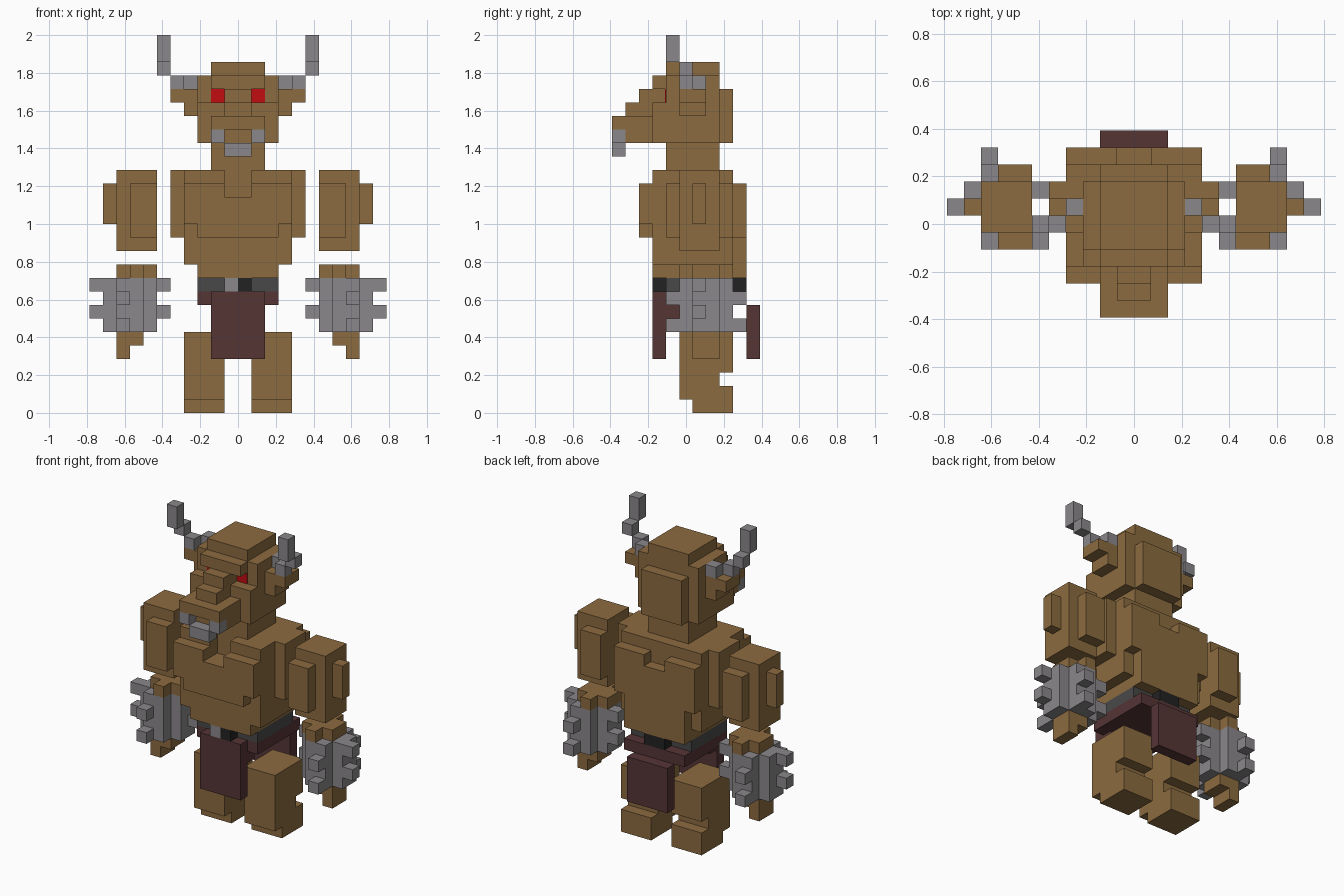
import bpy, bmesh
from mathutils import Vector

cube = bpy.data.objects.get("Cube")
if cube:
    bpy.data.objects.remove(cube, do_unlink=True)

U = 2 / 28          # edge of one block
Y0 = 5.5            # block row lying on y = 0


def material(name, rgb):
    m = bpy.data.materials.new(name)
    m.use_nodes = True
    m.diffuse_color = (*rgb, 1)
    bsdf = m.node_tree.nodes["Principled BSDF"]
    bsdf.inputs["Base Color"].default_value = (*rgb, 1)
    bsdf.inputs["Roughness"].default_value = 0.9
    return m


FUR = material("brown fur", (0.262, 0.147, 0.051))
STEEL = material("grey steel", (0.254, 0.242, 0.254))
CLOTH = material("dark red cloth", (0.092, 0.035, 0.036))
LEATHER = material("dark grey leather", (0.068, 0.066, 0.066))
BLACK = material("black leather", (0.016, 0.016, 0.016))
RED = material("red eye", (0.54, 0.004, 0.006))

DIRS = [Vector(d) for d in ((1, 0, 0), (-1, 0, 0), (0, 1, 0),
                            (0, -1, 0), (0, 0, 1), (0, 0, -1))]


def cells(boxes):
    """Block cells covered by boxes (x0, x1, y0, y1, z0, z1)."""
    return {(x, y, z) for x0, x1, y0, y1, z0, z1 in boxes
            for x in range(x0, x1) for y in range(y0, y1) for z in range(z0, z1)}


def part(name, mat, boxes, cut=(), mirror=False):
    """Outer skin of a set of blocks, with flat areas merged."""
    solid = cells(boxes) - cells(cut)
    if mirror:
        solid = {(-x - 1, y, z) for x, y, z in solid}
    bm = bmesh.new()
    for c in solid:
        mid = Vector(c) + Vector((0.5, 0.5, 0.5))
        for d in DIRS:
            if tuple(int(a + b) for a, b in zip(c, d)) in solid:
                continue
            s = Vector((d.y, d.z, d.x)) * 0.5
            t = d.cross(s)
            o = mid + d * 0.5
            corners = (o - s - t, o + s - t, o + s + t, o - s + t)
            bm.faces.new([bm.verts.new(((p.x) * U, (p.y - Y0) * U, p.z * U))
                          for p in corners])
    bmesh.ops.remove_doubles(bm, verts=bm.verts[:], dist=0.001)
    bmesh.ops.dissolve_limit(bm, angle_limit=0.01, verts=bm.verts[:], edges=bm.edges[:])
    bmesh.ops.triangulate(bm, faces=[f for f in bm.faces if len(f.verts) > 4])
    bmesh.ops.recalc_face_normals(bm, faces=bm.faces[:])
    me = bpy.data.meshes.new(name)
    bm.to_mesh(me)
    bm.free()
    me.materials.append(mat)
    ob = bpy.data.objects.new(name, me)
    bpy.context.collection.objects.link(ob)
    return ob


def pair(name, mat, boxes, cut=()):
    part("left_" + name, mat, boxes, cut)
    part("right_" + name, mat, boxes, cut, mirror=True)


# Torso: core, chest plate, back plate, waist, shoulder pads
part("torso", FUR, [
    (-4, 4, 4, 9, 11, 18),
    (-4, 4, 3, 4, 11, 18),
    (-3, 3, 3, 10, 10, 11),
    (-4, 4, 2, 3, 14, 17), (-3, 3, 2, 3, 13, 14),
    (-4, 4, 9, 10, 13, 17), (-3, 3, 9, 10, 11, 13),
    (-5, 5, 5, 8, 13, 18),
], cut=[(-1, 1, 2, 4, 16, 18), (-1, 1, 9, 10, 16, 17)])

# Neck and head
part("neck", FUR, [(-2, 2, 4, 8, 18, 20)])
part("head", FUR, [
    (-3, 3, 4, 8, 20, 25),      # skull
    (-2, 2, 4, 8, 25, 26),      # crown
    (-2, 2, 8, 9, 20, 24),      # back of the head
    (-2, 2, 3, 4, 24, 25),      # brow
    (-3, 3, 3, 4, 20, 23),      # cheeks
    (-1, 1, 2, 4, 22, 24),      # bridge of the nose
    (-1, 1, 1, 2, 22, 23),
    (-2, 2, 0, 3, 21, 22),      # muzzle
    (-2, 2, 1, 3, 20, 21),
])
pair("ear", FUR, [(3, 4, 5, 7, 22, 24), (4, 5, 5, 7, 23, 24)])
pair("horn", STEEL, [(3, 4, 6, 7, 24, 25), (4, 5, 5, 6, 24, 25),
                     (5, 6, 5, 6, 25, 26), (5, 6, 4, 5, 25, 28)],
     cut=[(5, 6, 4, 5, 25, 26)])
part("nose_ring", STEEL, [(-2, -1, 0, 1, 20, 21), (1, 2, 0, 1, 20, 21),
                          (-1, 1, 0, 1, 19, 20)])

# Eyes: thin plates set back under the brow
for side, x in (("left", 1.5), ("right", -1.5)):
    bpy.ops.mesh.primitive_cube_add(size=1, location=(x * U, (4 - Y0) * U, 23.5 * U))
    eye = bpy.context.object
    eye.name = side + "_eye"
    eye.scale = (U, 0.008, U)
    eye.data.materials.append(RED)

# Arms: upper arm, forearm stub, bracer with studs, hand
pair("upper_arm", FUR, [(6, 9, 5, 8, 12, 18), (6, 8, 4, 9, 13, 17),
                        (9, 10, 6, 7, 14, 17)])
pair("forearm", FUR, [(6, 9, 6, 8, 10, 11), (7, 8, 5, 9, 10, 11)])
bracer = [(6, 10, 6, 8, 6, 10), (7, 9, 5, 9, 6, 10)]
for z in (7, 9):        # studs on the outer and inner sides
    bracer += [(10, 11, 6, 7, z, z + 1), (5, 6, 7, 8, z, z + 1)]
for z in (6, 8):        # studs on the front and back
    bracer += [(8, 9, 4, 5, z, z + 1), (8, 9, 9, 10, z, z + 1)]
pair("bracer", STEEL, bracer)
pair("hand", FUR, [(7, 9, 6, 8, 5, 6), (8, 9, 6, 8, 4, 5)])

# Belt with a two-tone buckle and a back clasp
part("belt", LEATHER, [(-3, 3, 4, 9, 9, 10)])
part("buckle", STEEL, [(-1, 0, 3, 4, 9, 10)])
part("buckle_strap", BLACK, [(0, 1, 3, 4, 9, 10)])
part("back_clasp", BLACK, [(-1, 1, 9, 10, 9, 10)])

# Loincloth
part("hip_wrap", CLOTH, [(-3, 3, 4, 10, 8, 9), (-2, 2, 4, 5, 7, 8)])
part("front_flap", CLOTH, [(-2, 2, 3, 4, 4, 9)])
part("back_flap", CLOTH, [(-2, 2, 10, 11, 4, 8)])

# Legs with hooves
pair("leg", FUR, [(1, 4, 5, 9, 0, 6)],
     cut=[(1, 4, 5, 6, 0, 1), (1, 4, 8, 9, 2, 3)])
